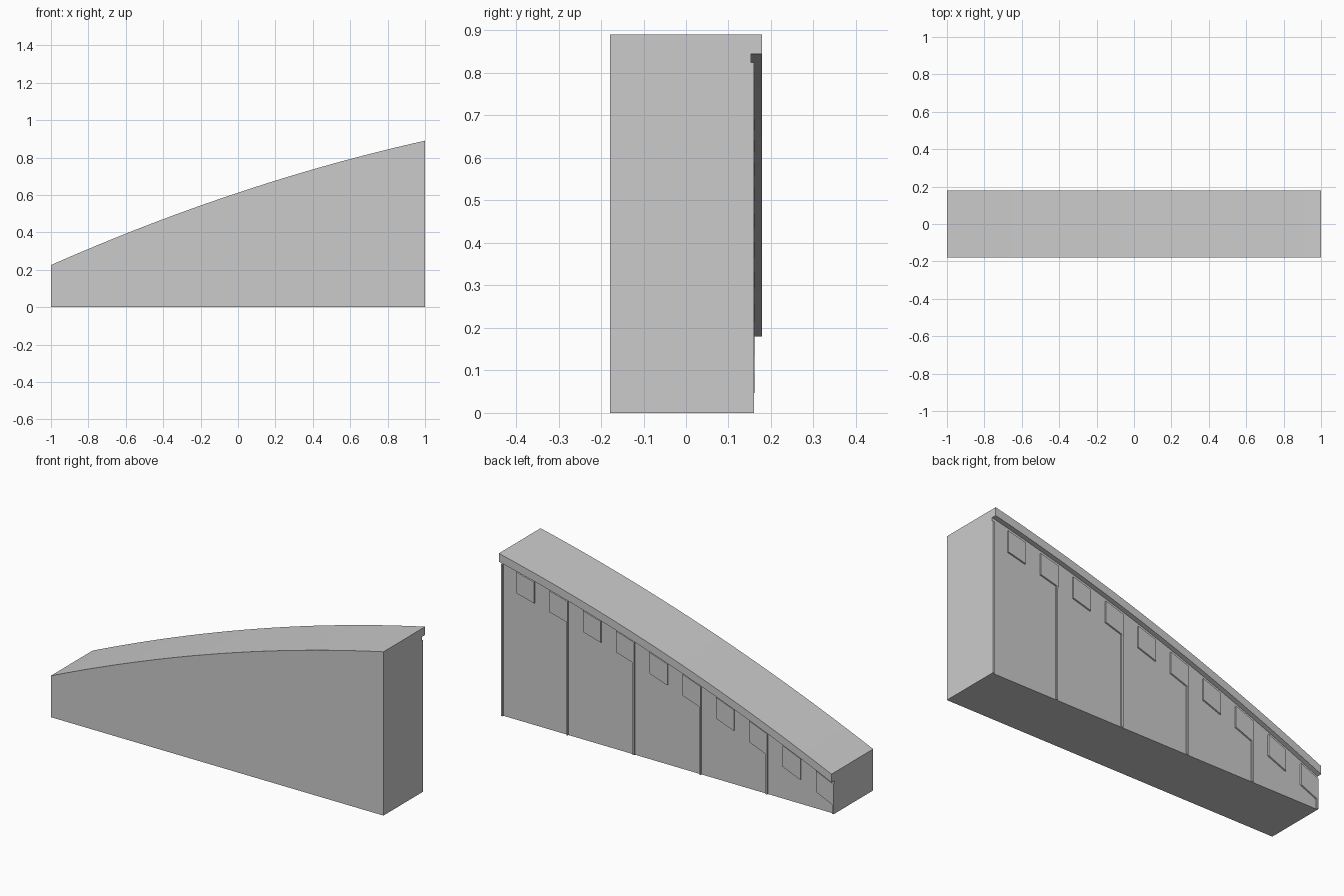
import bpy, bmesh

if "Cube" in bpy.data.objects:
    bpy.data.objects.remove(bpy.data.objects["Cube"])

grey = bpy.data.materials.new("plain_grey")
grey.diffuse_color = (0.6, 0.6, 0.6, 1)
grey.use_nodes = True
grey.node_tree.nodes["Principled BSDF"].inputs["Base Color"].default_value = grey.diffuse_color


def crest(x):
    # gently arched top line of the wall
    return 0.612 + 0.3325 * x - 0.0545 * x * x


def slab(name, x0, x1, y0, y1, top, bottom=None, n=1):
    """Solid between y0 and y1; top/bottom are drops below the crest, bottom None = ground."""
    xs = [x0 + (x1 - x0) * i / n for i in range(n + 1)]
    low = [(x, 0 if bottom is None else crest(x) - bottom) for x in xs]
    high = [(x, crest(x) - top) for x in xs]
    if bottom is None:
        low = [low[0], low[-1]]
    bm = bmesh.new()
    face = bm.faces.new([bm.verts.new((x, y0, z)) for x, z in low + high[::-1]])
    ext = bmesh.ops.extrude_face_region(bm, geom=[face])
    moved = [v for v in ext["geom"] if isinstance(v, bmesh.types.BMVert)]
    bmesh.ops.translate(bm, vec=(0, y1 - y0, 0), verts=moved)
    bmesh.ops.recalc_face_normals(bm, faces=bm.faces)
    mesh = bpy.data.meshes.new(name)
    bm.to_mesh(mesh)
    bm.free()
    mesh.materials.append(grey)
    obj = bpy.data.objects.new(name, mesh)
    bpy.context.collection.objects.link(obj)
    return obj


# main wall and the overhanging ledge along its back
slab("wall", -1, 1, -0.179, 0.153, 0, n=24)
slab("ledge", -1, 1, 0.153, 0.179, 0, 0.045, n=24)

# thin upright ribs, evenly spaced on the back
for i in range(6):
    x = -1 + 0.4 * i
    x0 = min(x, 0.99)
    slab(f"rib_{i + 1}", x0, x0 + 0.01, 0.153, 0.16, 0.065)

# raised blocks following the slope under the ledge
for i in range(10):
    x = -1 + 0.2 * i
    slab(f"block_{i + 1}", x, x + 0.107, 0.153, 0.161, 0.063, 0.178)
